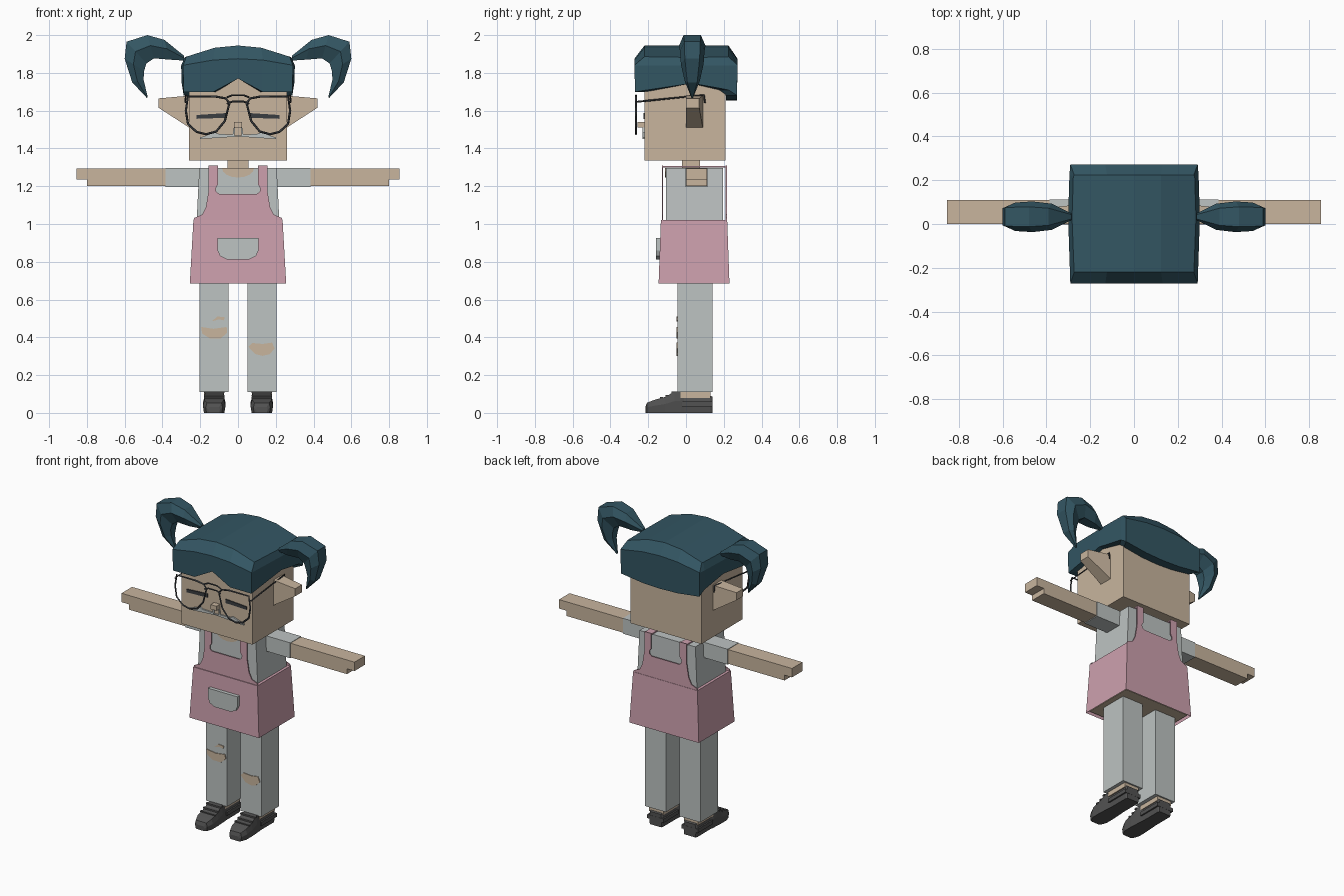
import bpy, bmesh, math
from mathutils import Vector

cube = bpy.data.objects.get("Cube")
if cube:
    bpy.data.objects.remove(cube, do_unlink=True)


def material(name, red, green, blue):
    linear = [((c / 255 + 0.055) / 1.055) ** 2.4 for c in (red, green, blue)] + [1]
    mat = bpy.data.materials.new(name)
    mat.use_nodes = True
    mat.diffuse_color = linear
    shader = mat.node_tree.nodes["Principled BSDF"]
    shader.inputs["Base Color"].default_value = linear
    shader.inputs["Roughness"].default_value = 0.9
    return mat


skin = material("skin", 200, 181, 158)
cloth = material("grey cloth", 189, 195, 194)
pink = material("apron pink", 205, 160, 174)
teal = material("hair teal", 51, 86, 99)
shoe = material("shoe grey", 82, 82, 82)
dark = material("dark frame", 58, 61, 65)


def add_object(name, bm, mat):
    bmesh.ops.recalc_face_normals(bm, faces=bm.faces)
    mesh = bpy.data.meshes.new(name)
    bm.to_mesh(mesh)
    bm.free()
    mesh.materials.append(mat)
    obj = bpy.data.objects.new(name, mesh)
    bpy.context.collection.objects.link(obj)
    return obj


def loft(name, rings, mat, start=True, end=True):
    """Skin a list of closed rings that all have the same point count."""
    bm = bmesh.new()
    loops = [[bm.verts.new(p) for p in ring] for ring in rings]
    for low, high in zip(loops, loops[1:]):
        for i in range(len(low)):
            j = (i + 1) % len(low)
            bm.faces.new((low[i], low[j], high[j], high[i]))
    if start:
        bm.faces.new(loops[0])
    if end:
        bm.faces.new(loops[-1])
    return add_object(name, bm, mat)


def rect(x, y, z):
    return [(x[0], y[0], z), (x[1], y[0], z), (x[1], y[1], z), (x[0], y[1], z)]


def box(name, x, y, z, mat):
    return loft(name, [rect(x, y, h) for h in z], mat)


def plate(name, outline, y, depth, mat):
    """Front-facing outline in x and z, pushed back by depth."""
    return loft(name, [[(x, d, z) for x, z in outline] for d in (y, y + depth)], mat)


def mirrored(half):
    return half + [(-x, z) for x, z in reversed(half)]


def tube(name, points, radius, mat, closed=False):
    curve = bpy.data.curves.new(name, "CURVE")
    curve.dimensions = "3D"
    curve.bevel_depth = radius
    curve.bevel_resolution = 0
    spline = curve.splines.new("POLY")
    spline.points.add(len(points) - 1)
    for target, p in zip(spline.points, points):
        target.co = (*p, 1)
    spline.use_cyclic_u = closed
    temp = bpy.data.objects.new(name, curve)
    bpy.context.collection.objects.link(temp)
    bpy.context.view_layer.update()
    graph = bpy.context.evaluated_depsgraph_get()
    mesh = bpy.data.meshes.new_from_object(temp.evaluated_get(graph))
    bpy.data.objects.remove(temp)
    mesh.materials.clear()
    mesh.materials.append(mat)
    bpy.context.collection.objects.link(bpy.data.objects.new(name, mesh))


# Head, neck and nose
box("head", (-.26, .26), (-.22, .21), (1.335, 1.85), skin)
box("neck", (-.055, .055), (-.02, .075), (1.28, 1.34), skin)
box("nose", (-.022, .022), (-.257, -.22), (1.51, 1.54), skin)

# Hair cap: a perimeter with a notched fringe, a bevel and a domed top
columns = (-.288, -.13, 0, .13, .288)
fringe = (1.70, 1.70, 1.77, 1.70, 1.70)
nape = (1.68, 1.66, 1.655, 1.66, 1.68)
perimeter = [(x, -.27, z) for x, z in zip(columns, fringe)]
perimeter += [(.298, .03, 1.745), (.292, .225, 1.71)]
perimeter += [(x, .27, z) for x, z in reversed(list(zip(columns, nape)))]
perimeter += [(-.292, .225, 1.71), (-.298, .03, 1.745)]


def dome(x, base, rise):
    return base + rise * (1 - (x / .29) ** 2)


under = [(x * .89, y * .78, z) for x, y, z in perimeter]
brow = [(x * 1.01, y * 1.01, dome(x, 1.84, .035)) for x, y, z in perimeter]
crown = [(x * .95, max(-.22, min(.225, y * .95)), dome(x, 1.885, .06)) for x, y, z in perimeter]
cap = loft("hair_cap", [under, perimeter, brow, crown], teal, start=False, end=False)
bm = bmesh.new()
bm.from_mesh(cap.data)
bm.verts.ensure_lookup_table()
top = list(bm.verts)[-len(crown):]
n = len(columns)
front, back = top[:n], list(reversed(top[n + 2:2 * n + 2]))
for i in range(n - 1):
    bm.faces.new((front[i], front[i + 1], back[i + 1], back[i]))
for edge in ((front[-1], top[n], top[n + 1], back[-1]), (back[0], top[-2], top[-1], front[0])):
    bm.faces.new(edge)
bmesh.ops.recalc_face_normals(bm, faces=bm.faces)
bm.to_mesh(cap.data)
bm.free()

# Pigtail stations: outer point, inner point, half depth
tail = [((.285, 1.89), (.285, 1.865), .015), ((.39, 1.975), (.36, 1.87), .06),
        ((.48, 2.0), (.445, 1.877), .07), ((.59, 1.965), (.485, 1.85), .065),
        ((.6, 1.875), (.497, 1.81), .06), ((.56, 1.75), (.5, 1.765), .04),
        ((.483, 1.668), (.478, 1.672), .005)]


def tail_ring(outer, inner, depth, side):
    a, b = Vector(outer), Vector(inner)
    steps = ((0, -.65), (.45, -1), (1, -.5), (1, .5), (.45, 1), (0, .65))
    return [(side * a.lerp(b, t).x, .033 + depth * d, a.lerp(b, t).y) for t, d in steps]


lens = [(.045, 1.64), (.065, 1.665), (.12, 1.675), (.265, 1.675), (.276, 1.6),
        (.265, 1.53), (.22, 1.488), (.17, 1.475), (.115, 1.49), (.07, 1.545)]
bib_edge = [(.235, 1.02), (.232, 1.032), (.19, 1.05), (.17, 1.09), (.155, 1.18), (.155, 1.31),
            (.105, 1.31), (.105, 1.21), (.118, 1.19), (.115, 1.17), (.1, 1.16)]
shoe_stations = [(-.215, .03, .03), (-.207, .045, .053), (-.17, .06, .068), (-.11, .06, .085),
                 (-.06, .057, .113), (-.03, .055, .113), (-.01, .052, .09), (.13, .052, .09),
                 (.14, .046, .085)]

for s, side in ((1, "left_"), (-1, "right_")):
    def span(a, b):
        return sorted((s * a, s * b))

    loft(side + "pigtail", [tail_ring(*station, s) for station in tail], teal)

    # Ear tapering outward
    loft(side + "ear", [[(s * x, y, z) for y, z in ((0, low), (deep, low), (deep, high), (0, high))]
                        for x, deep, low, high in ((.25, .09, 1.505, 1.68), (.42, .07, 1.615, 1.665))], skin)

    # Face details
    plate(side + "eye", [(s * x, z) for x, z in ((.065, 1.587), (.065, 1.562), (.22, 1.557), (.22, 1.577))],
          -.226, .008, dark)
    plate(side + "moustache", [(s * x, z) for x, z in (
        (0, 1.463), (.2, 1.45), (.2, 1.458), (.12, 1.485), (.1, 1.476), (.028, 1.474),
        (.022, 1.51), (.016, 1.51), (.018, 1.468), (0, 1.47))], -.229, .009, cloth)

    # Glasses
    tube(side + "lens_rim", [(s * x, -.265, z) for x, z in lens], .006, dark, closed=True)
    tube(side + "temple", [(s * x, y, z) for x, y, z in (
        (.265, -.265, 1.645), (.28, -.26, 1.647), (.275, .095, 1.683), (.275, .1, 1.64))], .005, dark)

    # Arm and hand
    box(side + "sleeve", span(.19, .385), (-.002, .113), (1.195, 1.297), cloth)
    box(side + "arm", span(.38, .8), (0, .11), (1.2, 1.294), skin)
    box(side + "hand", span(.8, .855), (0, .11), (1.235, 1.294), skin)

    # Leg, ankle and shoe
    box(side + "leg", span(.05, .203), (-.045, .14), (.11, .75), cloth)
    box(side + "ankle", span(.075, .18), (-.03, .13), (.08, .115), skin)
    mid = s * .126
    loft(side + "shoe", [[(mid + w * k, y, top * h) for k, h in (
        (-.9, 0), (.9, 0), (1, .55), (.85, 1), (-.85, 1), (-1, .55))]
        for y, w, top in shoe_stations], shoe)
    box(side + "heel", (mid - .06, mid + .06), (-.02, .141), (.035, .06), shoe)
    for y, z in ((-.07, .104), (-.1, .086), (-.13, .074)):
        box(side + "lace", (mid - .055, mid + .055), (y - .008, y + .008), (z, z + .01), shoe)

    # Apron strap over the shoulder
    box(side + "strap", span(.105, .155), (-.125, .213), (1.298, 1.306), pink)

# Bridge of the glasses
for z in (1.648, 1.682):
    tube("glasses_bridge", [(-.06, -.265, z - .012), (-.03, -.265, z), (.03, -.265, z),
                            (.06, -.265, z - .012)], .005, dark)

# Torso with skin at the neckline
loft("torso", [rect((-.222, .222), (-.107, .197), .95), rect((-.205, .205), (-.105, .195), 1.296)], cloth)
neckline = [(.085 * math.cos(a), 1.296 - .05 * math.sin(a))
            for a in (math.pi * i / 8 for i in range(9))]
plate("neckline", neckline, -.111, .008, skin)

# Apron skirt, lining and bibs
loft("apron_skirt", [rect((-.255, .255), (-.145, .23), .685),
                     rect((-.236, .236), (-.133, .218), 1.022)], pink, start=False)
box("hips", (-.24, .24), (-.13, .213), (.695, .9), skin)
for name, y in (("front_bib", -.128), ("back_bib", .21)):
    plate(name, mirrored(bib_edge), y, .006, pink)
pocket = [(.108, .925), (.108, .86), (.095, .83), (.06, .813)]
plate("pocket", mirrored(pocket), -.16, .03, cloth)

# Torn knees
tears = [
    [(-.195, .455), (-.19, .42), (-.15, .395), (-.09, .395), (-.057, .425), (-.06, .455), (-.13, .445)],
    [(-.138, .485), (-.11, .51), (-.07, .507), (-.075, .49), (-.1, .495)],
    [(.055, .35), (.075, .37), (.13, .365), (.18, .372), (.195, .34), (.165, .31), (.13, .302), (.09, .312)],
]
for outline in tears:
    plate("knee_tear", outline, -.05, .007, skin)
